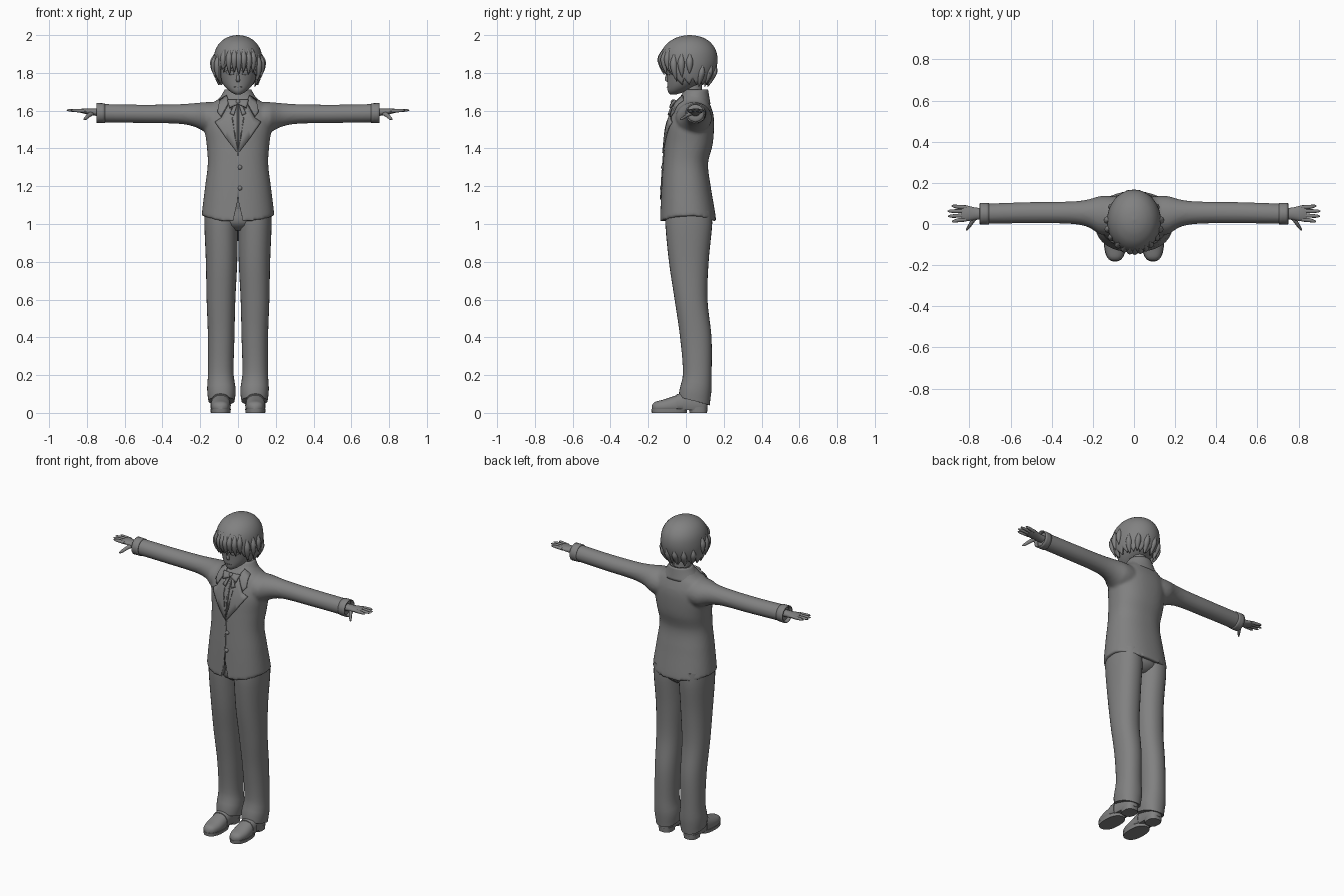
import bpy, bmesh, math
from mathutils import Vector

cube = bpy.data.objects.get("Cube")
if cube:
    bpy.data.objects.remove(cube, do_unlink=True)

grey = bpy.data.materials.new("plain grey")
grey.use_nodes = True
grey.diffuse_color = (0.22, 0.22, 0.22, 1)
grey.node_tree.nodes["Principled BSDF"].inputs["Base Color"].default_value = grey.diffuse_color

# Ways to lay a section (u, v) out along an axis t
UP = lambda t, u, v: (u, v, t)
SIDE = lambda t, u, v: (t, u, v)
OTHER_SIDE = lambda t, u, v: (-t, u, v)
DEPTH = lambda t, u, v: (u, t, v)


def sample(rows, t):
    """Smoothly interpolate rows of (t, centre u, centre v, radius u, radius v)."""
    t = min(max(t, rows[0][0]), rows[-1][0])
    i = next(k for k in range(len(rows) - 1) if t <= rows[k + 1][0])
    a, b = rows[i], rows[i + 1]
    before, after = rows[max(i - 1, 0)], rows[min(i + 2, len(rows) - 1)]
    h = b[0] - a[0]
    s = (t - a[0]) / h
    out = []
    for k in range(1, 5):
        m0 = (b[k] - before[k]) / (b[0] - before[0]) * h
        m1 = (after[k] - a[k]) / (after[0] - a[0]) * h
        d = b[k] - a[k]
        out.append(a[k] + s * m0 + s * s * (3 * d - 2 * m0 - m1) + s ** 3 * (m0 + m1 - 2 * d))
    return out


def skin(bm, rows, place=UP, n=24, steps=16, power=2, hem=None, ease=1, caps=(True, True), floor=None):
    """Loft sections from the high end of the axis to the low end or hem."""
    rows = sorted(rows)
    top, low = rows[-1][0], rows[0][0]
    rings = []
    for j in range(steps + 1):
        ring = []
        for i in range(n):
            a = 2 * math.pi * i / n
            end = hem(a) if hem else low
            t = top + (end - top) * (j / steps) ** ease
            cu, cv, ru, rv = sample(rows, t)
            c, s = math.cos(a), math.sin(a)
            u = cu + ru * math.copysign(abs(c) ** (2 / power), c)
            v = cv + rv * math.copysign(abs(s) ** (2 / power), s)
            ring.append(bm.verts.new(place(t, u, v if floor is None else max(v, floor))))
        rings.append(ring)
    for r, q in zip(rings, rings[1:]):
        for i in range(n):
            bm.faces.new((r[i], r[(i + 1) % n], q[(i + 1) % n], q[i]))
    for wanted, ring in zip(caps, (rings[0], rings[-1])):
        if wanted:
            bm.faces.new(ring)


def finish(name, bm, mirror=False, thick=0):
    bmesh.ops.recalc_face_normals(bm, faces=bm.faces)
    for f in bm.faces:
        f.smooth = True
    for e in bm.edges:
        if e.calc_face_angle(0) > 0.8:
            e.smooth = False
    me = bpy.data.meshes.new(name)
    bm.to_mesh(me)
    bm.free()
    me.materials.append(grey)
    ob = bpy.data.objects.new(name, me)
    bpy.context.collection.objects.link(ob)
    if thick:
        ob.modifiers.new("thickness", 'SOLIDIFY').thickness = thick
    if mirror:
        ob.modifiers.new("mirror", 'MIRROR').use_mirror_merge = False
    return ob


def loft(name, rows, mirror=False, thick=0, **options):
    bm = bmesh.new()
    skin(bm, rows, **options)
    return finish(name, bm, mirror, thick)


def front(rows, x, z, power):
    cu, cv, ru, rv = sample(rows, z)
    return cv - rv * max(0, 1 - abs((x - cu) / ru) ** power) ** (1 / power)


def plate(name, outline, rows, power=2.3, lift=0.005, thick=0.008):
    """Thin mirrored panel laid on the front of a lofted body."""
    bm = bmesh.new()
    bm.faces.new([bm.verts.new((x, 0, z)) for x, z in outline])
    bmesh.ops.triangulate(bm, faces=bm.faces)
    bmesh.ops.subdivide_edges(bm, edges=bm.edges, cuts=3, use_grid_fill=True)
    for v in bm.verts:
        v.co.y = front(rows, v.co.x, v.co.z, power) - lift
    ob = finish(name, bm, True, thick)
    ob.modifiers["thickness"].offset = 0
    return ob


def frontness(a):
    return max(0, -math.sin(a))


# Jacket: torso and sleeves fused into one soft surface
TORSO = [(1.00, 0, .012, .194, .150), (1.05, 0, .010, .192, .146), (1.20, 0, .001, .174, .130),
         (1.32, 0, -.002, .160, .119), (1.42, 0, .014, .166, .127), (1.52, 0, .024, .178, .125),
         (1.58, 0, .032, .172, .113), (1.63, 0, .035, .150, .094), (1.66, 0, .040, .105, .078),
         (1.70, 0, .050, .070, .060)]
SLEEVE = [(.06, .04, 1.560, .09, .085), (.16, .042, 1.563, .095, .083), (.22, .052, 1.576, .068, .065),
          (.30, .055, 1.582, .055, .053), (.50, .055, 1.583, .052, .049), (.735, .05, 1.587, .049, .049)]
bm = bmesh.new()
skin(bm, TORSO, n=48, steps=30, power=2.3, hem=lambda a: 1.045 - .035 * math.sin(a) ** 2)
for side in (SIDE, OTHER_SIDE):
    skin(bm, SLEEVE, place=side, n=28, steps=24)
jacket = finish("jacket", bm)
remesh = jacket.modifiers.new("fuse", 'REMESH')
remesh.mode, remesh.voxel_size, remesh.use_smooth_shade = 'VOXEL', 0.009, True
soften = jacket.modifiers.new("soften", 'SMOOTH')
soften.factor, soften.iterations = 0.5, 5

# Front vent cut out of the hem
bm = bmesh.new()
wedge = bm.faces.new([bm.verts.new((x, -.22, z)) for x, z in ((-.036, .97), (.036, .97), (0, 1.13))])
pushed = bmesh.ops.extrude_face_region(bm, geom=[wedge])["geom"]
bmesh.ops.translate(bm, vec=(0, .125, 0), verts=[v for v in pushed if isinstance(v, bmesh.types.BMVert)])
vent = finish("vent_cutter", bm)
vent.hide_render = True
vent.hide_viewport = True
vent.display_type = 'WIRE'
cut = jacket.modifiers.new("vent", 'BOOLEAN')
cut.operation, cut.object, cut.solver = 'DIFFERENCE', vent, 'EXACT'

# Cuffs, collars, lapels, ribbon and buttons
loft("cuff", [(.705, .05, 1.587, .052, .052), (.75, .05, 1.587, .053, .053)], mirror=True, thick=.007,
     place=SIDE, steps=3, caps=(False, False))
loft("jacket_collar", [(1.635, 0, .042, .125, .088), (1.67, 0, .046, .095, .078), (1.712, 0, .055, .070, .062)],
     thick=.008, n=32, steps=6, caps=(False, False))
loft("shirt_collar", [(1.64, 0, .04, .075, .07), (1.705, 0, .042, .056, .056)],
     thick=.006, steps=4, caps=(False, False))
plate("lapel", [(.002, 1.375), (.06, 1.45), (.122, 1.54), (.088, 1.562), (.044, 1.645), (.022, 1.50)], TORSO)
plate("collar_leaf", [(.09, 1.567), (.108, 1.592), (.098, 1.655), (.06, 1.68), (.046, 1.648)], TORSO, lift=.008)
plate("shirt_placket", [(0, 1.40), (.004, 1.40), (.004, 1.63), (0, 1.63)], TORSO, lift=.003)
plate("front_edge", [(0, 1.13), (.003, 1.13), (.003, 1.375), (0, 1.375)], TORSO, lift=.002, thick=.006)
plate("ribbon_loop", [(0, 1.635), (.045, 1.615), (.056, 1.655), (0, 1.655)], TORSO, lift=.02, thick=.012)
plate("ribbon_tail", [(.002, 1.64), (.018, 1.635), (.042, 1.585), (.022, 1.575)], TORSO, lift=.012)


def ball(name, place, size):
    bm = bmesh.new()
    bmesh.ops.create_uvsphere(bm, u_segments=16, v_segments=10, radius=1)
    bmesh.ops.scale(bm, vec=size, verts=bm.verts)
    bmesh.ops.translate(bm, vec=place, verts=bm.verts)
    return finish(name, bm)


ball("ribbon_knot", (0, front(TORSO, 0, 1.645, 2.3) - .02, 1.645), (.013, .012, .014))
for label, z in (("upper_button", 1.30), ("lower_button", 1.19)):
    ball(label, (.01, front(TORSO, 0, z, 2.3), z), (.012, .009, .012))

# Trousers
LEG = [(.03, .0875, .045, .066, .080), (.07, .0875, .046, .070, .083), (.12, .0875, .050, .076, .085),
       (.20, .0910, .060, .068, .076), (.40, .0890, .052, .070, .083), (.60, .0900, .027, .076, .087),
       (.80, .0870, .015, .083, .105), (1.00, .089, .015, .089, .124), (1.07, .088, .015, .088, .122)]
loft("trouser_leg", LEG, mirror=True, n=32, steps=30, power=2.2,
     hem=lambda a: .04 + .045 * (1 - math.sin(a)) / 2)
loft("trouser_seat", [(.965, 0, .02, .05, .07), (1.0, 0, .017, .13, .112), (1.08, 0, .015, .172, .118)], steps=8)

# Shoes with separate sole, heel and strap
SHOE = [(-.181, .092, .028, .012, .012), (-.168, .092, .030, .034, .026), (-.12, .092, .032, .050, .038),
        (-.06, .092, .038, .052, .052), (0, .090, .048, .046, .060), (.06, .088, .048, .044, .060),
        (.10, .088, .042, .034, .045), (.115, .088, .040, .015, .02)]
loft("shoe", SHOE, mirror=True, place=DEPTH, steps=24, power=2.3, floor=.016)
loft("shoe_strap", [(-.05, .092, .040, .054, .058), (-.015, .091, .046, .051, .062)], mirror=True,
     place=DEPTH, steps=3, power=2.3, floor=.02)
loft("sole", [(0, .092, -.088, .052, .093), (.02, .092, -.088, .054, .095)], mirror=True, steps=2, power=2.4)
loft("heel", [(0, .088, .066, .042, .046), (.03, .088, .064, .044, .050)], mirror=True, steps=2, power=2.6)

# Hands
loft("palm", [(.70, .05, 1.590, .024, .022), (.77, .05, 1.593, .030, .018), (.815, .052, 1.598, .038, .014),
              (.838, .052, 1.599, .034, .009)], mirror=True, place=SIDE, n=16, steps=10)
for label, y0, y1, tip in (("index", .022, .013, .886), ("middle", .042, .038, .905),
                           ("ring", .062, .063, .907), ("little", .081, .087, .888)):
    loft(label + "_finger", [(.815, y0, 1.598, .010, .010), (.86, (y0 + y1) / 2, 1.601, .0095, .009),
                             (tip - .01, y1, 1.602, .007, .006), (tip, y1, 1.602, .002, .002)],
         mirror=True, place=SIDE, n=10, steps=8)
loft("thumb", [(-.032, .815, 1.554, .003, .003), (-.022, .808, 1.558, .008, .008),
               (.005, .79, 1.575, .011, .011), (.035, .77, 1.588, .014, .012)],
     mirror=True, place=DEPTH, n=10, steps=8)

# Head and face
HEAD = [(1.685, 0, -.068, .012, .014), (1.70, 0, -.050, .040, .045), (1.73, 0, -.020, .072, .078),
        (1.77, 0, .010, .096, .110), (1.83, 0, .017, .110, .122), (1.90, 0, .018, .110, .125),
        (1.96, 0, .020, .080, .095), (1.985, 0, .020, .030, .040)]
loft("neck", [(1.62, 0, .042, .050, .050), (1.76, 0, .035, .046, .048)], steps=4)
loft("head", HEAD, n=32, steps=26)
loft("nose", [(1.752, 0, -.094, .009, .006), (1.762, 0, -.098, .010, .014), (1.80, 0, -.098, .005, .006)],
     n=10, steps=6)
plate("eye", [(.022, 1.792), (.05, 1.788), (.062, 1.80), (.056, 1.815), (.026, 1.812)], HEAD, 2, .001, .004)
plate("eyelid", [(.018, 1.81), (.058, 1.814), (.068, 1.806), (.058, 1.822), (.028, 1.82)], HEAD, 2, .003, .006)
plate("mouth", [(0, 1.722), (.02, 1.724), (.02, 1.727), (0, 1.726)], HEAD, 2, .002, .005)

# Hair: a shell with a jagged lower edge, plus loose locks
HAIR = [(1.715, 0, .020, .098, .092), (1.77, 0, .014, .120, .126), (1.82, 0, .014, .130, .146),
        (1.87, 0, .014, .130, .153), (1.92, 0, .016, .120, .142), (1.96, 0, .018, .096, .113),
        (1.985, 0, .020, .063, .074), (1.996, 0, .020, .032, .038), (2.0, 0, .020, .004, .004)]


def fringe(a):
    tooth = abs((a * 17 / (2 * math.pi)) % 1 * 2 - 1)
    rise = min(max((frontness(a) - .5) / .25, 0), 1)
    return 1.735 + .085 * rise + .035 * (1 - tooth)


loft("hair", HAIR, thick=.012, n=136, steps=24, hem=fringe, ease=2, caps=(True, False))


def lock(name, angle, z0, z1, width, flick):
    """Pointed tuft that follows the hair surface and flicks out at its tip."""
    a = math.radians(angle)
    rows = []
    for s, grow in ((0, .3), (.35, 1), (.7, .7), (1, .04)):
        z = z0 + (z1 - z0) * s
        _, cv, ru, rv = sample(HAIR, z)
        k = .97 + flick * s * s
        rows.append((z, ru * k * math.cos(a), cv + rv * k * math.sin(a), width * grow, width * grow))
    loft(name, rows, n=8, steps=10)


for i, angle in enumerate((-128, -112, -99, -88, -76, -63, -50)):
    lock(f"fringe_lock_{i + 1}", angle, 1.93, 1.80 - .012 * (i % 2), .017, -.02)
for i, angle in enumerate((-148, -32, -165, -15, 178, 2)):
    lock(f"side_lock_{i + 1}", angle, 1.90, 1.755 + .02 * (i // 2), .019, .07)
for i in range(6):
    lock(f"nape_lock_{i + 1}", 30 + 24 * i, 1.84, 1.725 + .012 * (i % 2), .018, .03)
